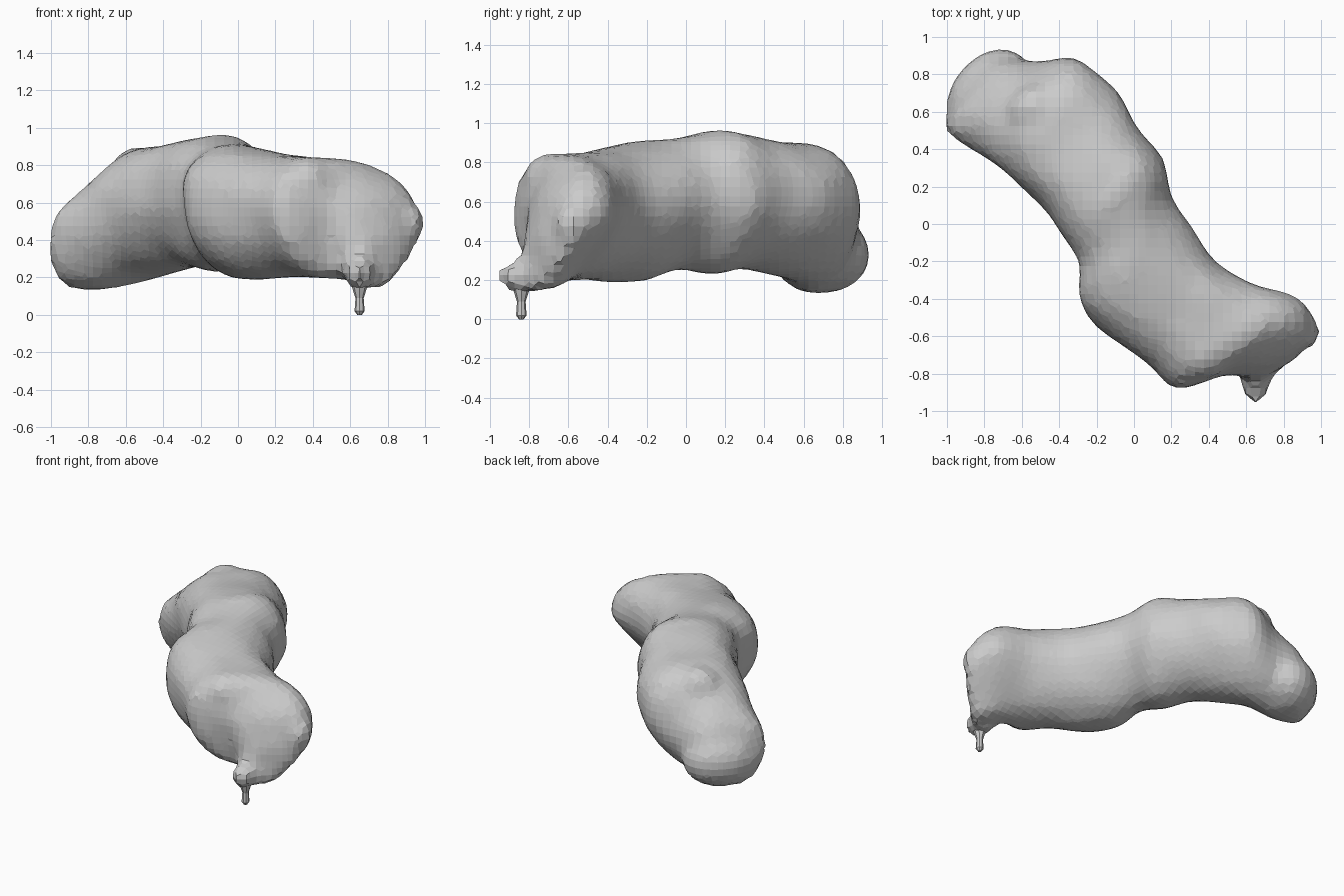
import bpy, bmesh, math
from mathutils import Vector, Matrix, noise

if "Cube" in bpy.data.objects:
    bpy.data.objects.remove(bpy.data.objects["Cube"])

# Body cross-sections: left x, left y, right x, right y, bottom z, top z
SECTIONS = [
    (-0.97, 0.62, -0.82, 0.83, 0.23, 0.48),
    (-1.01, 0.51, -0.71, 0.88, 0.13, 0.60),
    (-0.88, 0.41, -0.51, 0.87, 0.13, 0.73),
    (-0.71, 0.30, -0.29, 0.88, 0.19, 0.89),
    (-0.60, 0.19, -0.09, 0.70, 0.23, 0.91),
    (-0.46, 0.06, 0.02, 0.51, 0.25, 0.94),
    (-0.37, -0.08, 0.16, 0.34, 0.22, 0.96),
    (-0.29, -0.22, 0.19, 0.15, 0.26, 0.92),
    (-0.29, -0.42, 0.30, -0.02, 0.20, 0.91),
    (-0.16, -0.59, 0.45, -0.21, 0.19, 0.87),
    (0.08, -0.75, 0.65, -0.33, 0.20, 0.85),
    (0.23, -0.89, 0.85, -0.39, 0.19, 0.83),
    (0.45, -0.81, 0.94, -0.46, 0.17, 0.76),
    (0.59, -0.83, 0.98, -0.58, 0.14, 0.62),
    (0.68, -0.84, 0.87, -0.71, 0.14, 0.42),
]
SIDES, STEPS = 28, 3


def spline(p0, p1, p2, p3, t):
    return [0.5 * (2 * b + (c - a) * t + (2 * a - 5 * b + 4 * c - d) * t * t
                   + (3 * b - a - 3 * c + d) * t ** 3)
            for a, b, c, d in zip(p0, p1, p2, p3)]


def soft(v, n):
    return math.copysign(abs(v) ** (2 / n), v)


def ring(bm, s):
    lx, ly, rx, ry, z0, z1 = s
    left, right = Vector((lx, ly, 0)), Vector((rx, ry, 0))
    mid, half = (left + right) / 2, (right - left) / 2
    zm = z0 + 0.55 * (z1 - z0)
    under = 1.75 - 0.6 * min(max(lx / 0.5, 0), 1)
    verts = []
    for i in range(SIDES):
        a = math.tau * i / SIDES
        c, s = math.cos(a), math.sin(a)
        # full above, more sloped underneath, most so at the front end
        n = 2.4 if s > 0 else (under if c > 0 else 2.0)
        p = mid + half * soft(c, n)
        p.z = zm + (z1 - zm if s > 0 else zm - z0) * soft(s, n)
        verts.append(bm.verts.new(p))
    return verts


def loft(bm, rings):
    n = len(rings[0])
    for a, b in zip(rings, rings[1:]):
        for i in range(n):
            bm.faces.new((a[i], a[(i + 1) % n], b[(i + 1) % n], b[i]))
    bm.faces.new(rings[0])
    bm.faces.new(rings[-1])


def knob(bm, centre, size, turn=0):
    m = (Matrix.Translation(centre) @ Matrix.Rotation(math.radians(turn), 4, 'Z')
         @ Matrix.Diagonal((*size, 1)))
    bmesh.ops.create_icosphere(bm, subdivisions=3, radius=1, matrix=m)


def finish(bm, name):
    bmesh.ops.recalc_face_normals(bm, faces=bm.faces)
    mesh = bpy.data.meshes.new(name)
    bm.to_mesh(mesh)
    bm.free()
    ob = bpy.data.objects.new(name, mesh)
    bpy.context.collection.objects.link(ob)
    return ob


# Bent lumpy body
bm = bmesh.new()
rings = []
last = len(SECTIONS) - 1
for i in range(last):
    q = [SECTIONS[min(max(k, 0), last)] for k in (i - 1, i, i + 1, i + 2)]
    rings += [ring(bm, spline(*q, k / STEPS)) for k in range(STEPS)]
rings.append(ring(bm, SECTIONS[-1]))
loft(bm, rings)

# Gentle surface lumps
for v in bm.verts:
    v.co += 0.016 * noise.noise_vector(v.co * 4.5)

# Foot, shoulder, crown, side and end knobs
knob(bm, (-0.78, 0.70, 0.33), (0.27, 0.19, 0.20), 50)
knob(bm, (-0.54, 0.62, 0.77), (0.15, 0.12, 0.13), 40)
knob(bm, (-0.09, 0.17, 0.85), (0.10, 0.24, 0.12), -35)
knob(bm, (0.37, -0.69, 0.71), (0.14, 0.14, 0.14))
knob(bm, (0.89, -0.58, 0.49), (0.11, 0.09, 0.12))
knob(bm, (0.65, -0.82, 0.22), (0.08, 0.14, 0.09))
body = finish(bm, "body")
mod = body.modifiers.new("fuse", 'REMESH')
mod.mode = 'VOXEL'
mod.voxel_size = 0.05

# Small hanging tip below the front end
bm = bmesh.new()
tip = []
for z, r in ((0.0, 0.012), (0.02, 0.027), (0.09, 0.022), (0.13, 0.035), (0.18, 0.05)):
    tip.append([bm.verts.new((0.65 + r * math.cos(math.tau * k / 8),
                              -0.84 + r * math.sin(math.tau * k / 8), z))
                for k in range(8)])
loft(bm, tip)
finish(bm, "hanging_tip")
